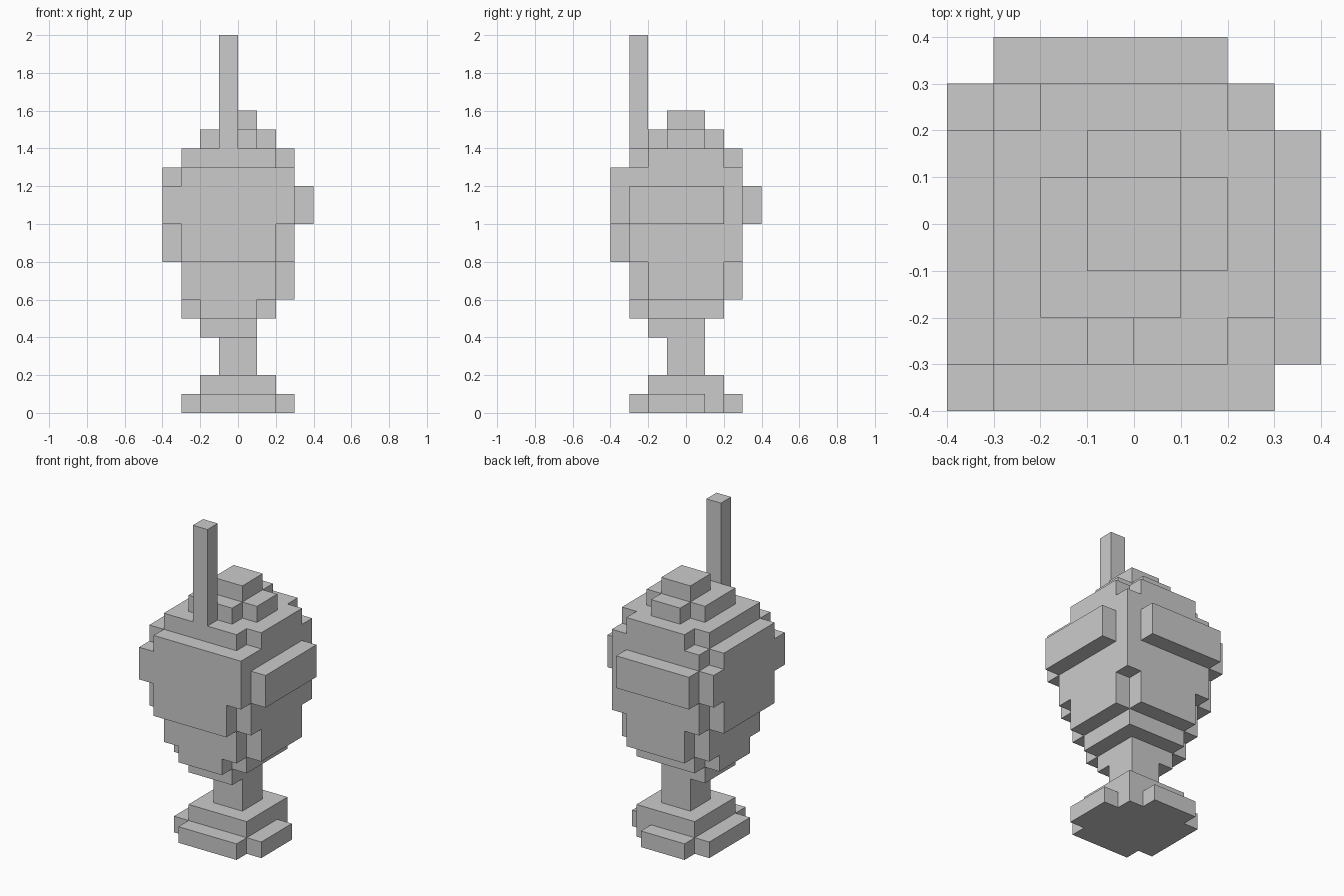
import bpy, bmesh
from mathutils import Vector

if "Cube" in bpy.data.objects:
    bpy.data.objects.remove(bpy.data.objects["Cube"])

U = 0.1  # block size


def box(x0, x1, y0, y1, z0, z1):
    return {(x, y, z) for x in range(x0, x1) for y in range(y0, y1) for z in range(z0, z1)}


def slab(z0, z1, *rects):
    """Plan rectangles stacked from z0 to z1, mirrored across the x = y diagonal."""
    cells = set()
    for a, b, c, d in rects:
        cells |= box(a, b, c, d, z0, z1) | box(c, d, a, b, z0, z1)
    return cells


shoulder = [(-3, 2, -3, 2), (-2, 3, -2, 2)]

parts = {
    # stepped foot
    "foot": slab(0, 1, (-3, 2, -2, 2), (-2, 3, -2, 1)) | slab(1, 2, (-2, 2, -2, 2)),
    # narrow stem with flare
    "stem": slab(2, 4, (-1, 1, -1, 1)) | slab(4, 5, (-2, 1, -2, 1)),
    # bowl widening upwards to the rim
    "bowl": slab(5, 6, (-2, 2, -2, 2), (-3, 2, -2, 1))
    | slab(6, 8, *shoulder)
    | slab(8, 10, (-3, 3, -3, 3), (-4, 3, -3, 2))
    | slab(10, 12, (-4, 3, -4, 3), (3, 4, -3, 2)),
    # domed topping
    "topping": box(-3, 3, -4, 3, 12, 13) | box(-4, 3, -3, 2, 12, 13)
    | slab(13, 14, *shoulder)
    | slab(14, 15, (-2, 1, -2, 1), (1, 2, -1, 1))
    | slab(15, 16, (-1, 1, -1, 1)),
    # upright straw
    "straw": box(-1, 0, -3, -2, 14, 20),
}
solid = set().union(*parts.values())


def build(name, cells):
    """Mesh the outer faces of a set of blocks and merge coplanar ones."""
    bm = bmesh.new()
    verts = {}

    def vert(p):
        key = tuple(round(c) for c in p)
        if key not in verts:
            verts[key] = bm.verts.new(Vector(key) * U)
        return verts[key]

    for cell in sorted(cells):
        centre = Vector(cell) + Vector((0.5, 0.5, 0.5))
        for axis in range(3):
            for s in (-1, 1):
                n = Vector((0, 0, 0))
                n[axis] = s
                if tuple(int(c) for c in Vector(cell) + n) in solid:
                    continue
                a = Vector((0, 0, 0))
                a[(axis + 1) % 3] = 1
                b = n.cross(a)
                bm.faces.new([vert(centre + (n + i * a + j * b) / 2)
                              for i, j in ((-1, -1), (1, -1), (1, 1), (-1, 1))])
    bmesh.ops.dissolve_limit(bm, angle_limit=0.01, verts=bm.verts[:], edges=bm.edges[:])
    mesh = bpy.data.meshes.new(name)
    bm.to_mesh(mesh)
    bm.free()
    bpy.context.collection.objects.link(bpy.data.objects.new(name, mesh))


for part, blocks in parts.items():
    build(part, blocks)
